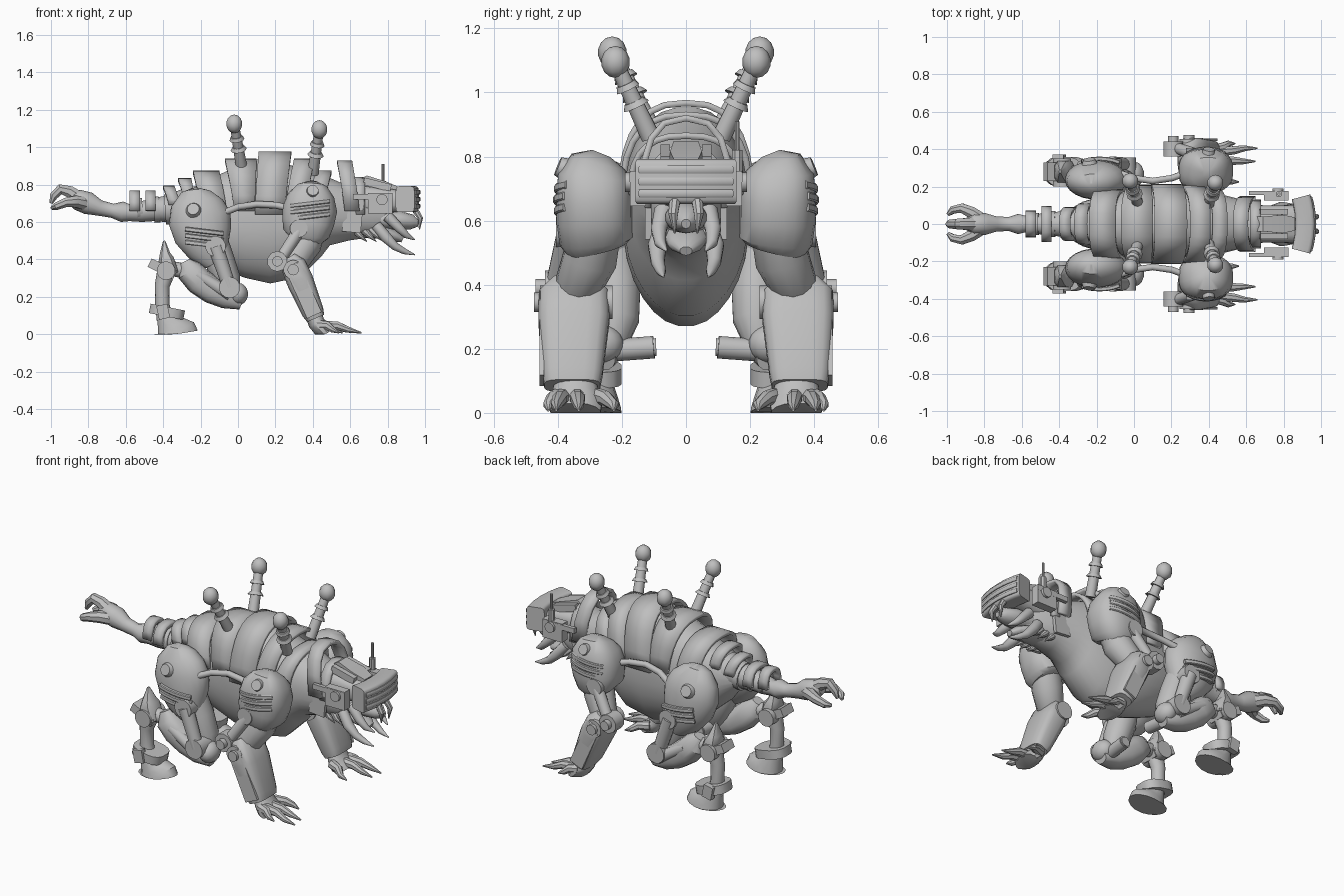
import bpy, bmesh, math
from mathutils import Vector, Matrix

grey = bpy.data.materials.new("plain grey")
grey.diffuse_color = (0.52, 0.52, 0.52, 1)


def finish(name, bm, mirror=False, thick=0):
    bmesh.ops.recalc_face_normals(bm, faces=bm.faces)
    me = bpy.data.meshes.new(name)
    bm.to_mesh(me)
    bm.free()
    me.materials.append(grey)
    ob = bpy.data.objects.new(name, me)
    bpy.context.collection.objects.link(ob)
    if thick:
        mod = ob.modifiers.new("thickness", 'SOLIDIFY')
        mod.thickness, mod.offset = thick, 0
    if mirror:
        mod = ob.modifiers.new("other side", 'MIRROR')
        mod.use_axis = (False, True, False)
        mod.use_mirror_merge = False
    return ob


def tube(name, pts, mirror=False, n=14, p=1.0, keel=0.0):
    """Loft through stations (x, y, z, width, depth); p < 1 is boxier."""
    bm = bmesh.new()
    c = [Vector(s[:3]) for s in pts]
    rings = []
    for i, s in enumerate(pts):
        t = (c[min(i + 1, len(c) - 1)] - c[max(i - 1, 0)]).normalized()
        ref = Vector((1, 0, 0)) if abs(t.y) > 0.8 else Vector((0, 1, 0))
        u = (ref - t * ref.dot(t)).normalized()
        v = t.cross(u)
        ring = []
        for k in range(n):
            a = 2 * math.pi * (k + 0.5) / n
            ca, sa = math.cos(a), math.sin(a)
            ca = math.copysign(abs(ca) ** p, ca) * (1 - keel * max(0, -sa) ** 2)
            sa = math.copysign(abs(sa) ** p, sa)
            q = c[i] + u * ca * s[3] + v * sa * s[-1]
            q.z = max(q.z, 0)
            ring.append(bm.verts.new(q))
        rings.append(ring)
    for r0, r1 in zip(rings, rings[1:]):
        for k in range(n):
            bm.faces.new((r0[k], r0[(k + 1) % n], r1[(k + 1) % n], r1[k]))
    bm.faces.new(rings[0])
    bm.faces.new(rings[-1])
    return finish(name, bm, mirror)


def rod(name, a, b, r, r2=None, mirror=True, n=14):
    return tube(name, [(*a, r), (*b, r if r2 is None else r2)], mirror, n)


def ball(name, c, r, mirror=True, seg=20):
    bm = bmesh.new()
    r = r if isinstance(r, tuple) else (r, r, r)
    bmesh.ops.create_uvsphere(bm, u_segments=seg, v_segments=seg // 2 + 2, radius=1,
                              matrix=Matrix.Translation(c) @ Matrix.Diagonal((*r, 1)))
    return finish(name, bm, mirror)


def box(name, c, size, tilt=0, mirror=True):
    bm = bmesh.new()
    bmesh.ops.create_cube(bm, size=1, matrix=Matrix.Translation(c)
                          @ Matrix.Rotation(tilt, 4, 'Y') @ Matrix.Diagonal((*size, 1)))
    return finish(name, bm, mirror)


def arch(name, low, high, w, zb, zt, n=14, thick=0.02):
    """Bent plate over the back; low and high are its x spans at rim and crown."""
    bm = bmesh.new()
    rows = []
    for k in range(n + 1):
        a = math.pi * k / n
        ca, f = math.cos(a), max(0, math.sin(a))
        y = w * math.copysign(abs(ca) ** 0.75, ca)
        z = zb + (zt - zb) * f ** 0.8
        rows.append([bm.verts.new((low[j] + (high[j] - low[j]) * f, y, z)) for j in (0, 1)])
    for r0, r1 in zip(rows, rows[1:]):
        bm.faces.new((r0[0], r0[1], r1[1], r1[0]))
    return finish(name, bm, False, thick)


def ribs(name, c, r, heights, half, slope):
    """Raised bars that follow the outer side of a dome."""
    for i, h in enumerate(heights):
        pts = []
        for k in range(7):
            dx = half * (k / 3 - 1)
            dz = h + slope * dx
            out = max(0.05, 1 - (dx / r[0]) ** 2 - (dz / r[2]) ** 2) ** 0.5
            pts.append((c[0] + dx, c[1] + r[1] * out, c[2] + dz, 0.012, 0.013))
        tube(f"{name}_{i}", pts, True, 8, 0.5)


# Body with a broad belly, running on into the neck
body = [(-0.36, .60, .72, .07), (-.27, .50, .79, .12), (-.12, .37, .86, .165),
        (.04, .30, .92, .19), (.17, .27, .955, .198), (.29, .30, .922, .193), (.40, .41, .88, .175),
        (.50, .475, .83, .15), (.62, .50, .77, .12), (.72, .515, .72, .09), (.80, .55, .66, .05)]
tube("body", [(x, 0, (lo + hi) / 2, w, (hi - lo) / 2) for x, lo, hi, w in body],
     n=28, p=0.85, keel=0.18)

# Armour bands on the back and small ones on the rump
bands = [((-.20, -.06), (-.24, -.10), .175, .66, .865), ((-.02, .09), (-.07, .10), .20, .66, .93),
         ((.09, .25), (.11, .285), .205, .64, .967), ((.25, .36), (.30, .41), .20, .66, .93),
         ((.36, .46), (.42, .50), .175, .68, .865), ((-.29, -.23), (-.32, -.25), .10, .72, .825),
         ((-.37, -.31), (-.40, -.34), .08, .69, .785)]
for i, b in enumerate(bands):
    arch(f"back_plate_{i}", *b)

# Stalks with rings and ball tips
for i, (a, b) in enumerate([((.02, .11, .89), (-.02, .23, 1.125)), ((.40, .11, .86), (.435, .22, 1.095))]):
    a, b = Vector(a), Vector(b)
    rod(f"stalk_{i}", a, b, .031, .024, n=10)
    ball(f"stalk_tip_{i}", b, (.045, .045, .05), seg=10)
    for k, f in enumerate((.45, .68)):
        q, d = a.lerp(b, f), (b - a) * .035
        rod(f"stalk_ring_{i}{k}", q - d, q + d, .044 - .004 * k, .032, n=10)

# Tail, its plates and grasping claw
tube("tail", [(-.28, 0, .68, .10), (-.38, 0, .67, .072), (-.45, 0, .665, .06), (-.52, 0, .655, .055),
              (-.58, 0, .65, .045), (-.62, 0, .655, .055), (-.67, 0, .66, .038), (-.74, 0, .675, .042),
              (-.80, 0, .70, .06), (-.86, 0, .72, .055), (-.90, 0, .73, .03)])
for i, x in enumerate((-.47, -.555)):
    arch(f"tail_plate_{i}", (x - .025, x + .03), (x - .025, x + .03), .085 - i * .025, .66, .755, 8, .025)
for i, x in enumerate((-.36, -.42, -.51)):
    rod(f"tail_ring_{i}", (x, 0, .668), (x - .03, 0, .666), .08 - i * .01, mirror=False)
tube("tail_claw_side", [(-.82, .025, .70, .038), (-.87, .062, .71, .034), (-.92, .085, .705, .027),
                        (-.97, .075, .685, .022), (-.995, .05, .675, .01)], True, 8)
tube("tail_claw_top", [(-.84, 0, .72, .042), (-.90, 0, .762, .034), (-.95, 0, .775, .03),
                       (-.985, 0, .74, .024), (-1, 0, .70, .01)], n=8)

# Front legs: shoulder dome, arm, armoured forearm
sc, sr = (.385, .285, .665), (.155, .118, .16)
tube("shoulder", [(.36, .275, .52, .10, .10), (.365, .28, .54, .115, .125), (.375, .285, .60, .12, .14),
                  (.385, .285, .67, .12, .147), (.39, .285, .74, .115, .125), (.395, .275, .785, .085, .085),
                  (.395, .265, .81, .03, .03)], True, 24, .8)
ribs("shoulder_rib", sc, sr, (.035, 0, -.035), .10, .12)
rod("shoulder_boss", (.395, .34, .745), (.40, .40, .77), .045, .03)
tube("upper_arm", [(.39, .285, .58, .085), (.36, .30, .48, .086), (.31, .335, .40, .075), (.28, .35, .35, .055)], True)
rod("arm_piston", (.33, .37, .56), (.22, .41, .39), .034, .03)
rod("arm_pivot", (.325, .32, .565), (.325, .405, .565), .048)
rod("elbow_gear", (.21, .36, .39), (.21, .44, .39), .055, n=10)
rod("elbow_hub", (.21, .43, .39), (.21, .47, .39), .028)
rod("elbow_joint", (.295, .23, .345), (.295, .455, .345), .052)
rod("elbow_cap", (.295, .45, .345), (.295, .475, .345), .03)
tube("forearm", [(.27, .35, .41, .07, .045), (.295, .35, .37, .11, .068), (.33, .35, .29, .112, .073),
                 (.40, .355, .12, .095, .06), (.415, .355, .085, .088, .05)], True, 16, .55)
box("forearm_side_plate", (.355, .45, .22), (.085, .014, .26), -.42)
tube("front_paw", [(.40, .345, .12, .06, .045), (.42, .345, .06, .075, .045), (.45, .345, .025, .085, .05),
                   (.47, .345, .0, .08, .05)], True)
toes = [(.66, .405), (.65, .335), (.56, .225), (.54, .43)]
for i, (x, y) in enumerate(toes):
    y0 = .35 + (y - .35) * .6
    tube(f"front_claw_{i}", [(.43, y0, .05, .028), (.43 + (x - .43) * .45, (y0 + y) / 2, .045, .024),
                             (.43 + (x - .43) * .7, y, .024, .017), (x, y, .008, .004)], True, 8)

# Hind legs: thigh dome, piston, folded shin, hoof
tc, tr = (-.18, .24, .60), (.19, .112, .21)
tube("thigh", [(-.12, .25, .38, .055, .06), (-.155, .25, .45, .085, .115), (-.185, .24, .53, .10, .155),
               (-.205, .235, .62, .105, .168), (-.22, .225, .70, .09, .14), (-.225, .21, .755, .06, .085),
               (-.225, .20, .775, .02, .03)], True, 22)
ribs("thigh_rib", tc, tr, (-.05, -.085, -.12), .10, -.12)
rod("thigh_boss", (-.235, .30, .655), (-.24, .345, .67), .052, .032)
rod("hip_pivot", (-.12, .25, .47), (-.12, .35, .47), .055)
tube("lower_thigh", [(-.13, .23, .52, .07), (-.10, .22, .40, .08), (-.06, .22, .29, .075), (-.04, .23, .22, .05)], True)
rod("thigh_piston", (-.12, .32, .47), (-.045, .32, .25), .042, .036)
rod("knee_axle", (-.02, .10, .205), (-.03, .30, .19), .035)
rod("knee_axle_cap", (-.02, .093, .205), (-.02, .115, .204), .028)
rod("knee_joint", (-.045, .25, .25), (-.045, .355, .25), .057)
ball("knee_bulb", (.0, .265, .215), (.055, .07, .06), seg=14)
tube("shin", [(.02, .26, .17, .04), (-.06, .265, .20, .065), (-.14, .265, .235, .072), (-.21, .27, .285, .075),
              (-.26, .275, .34, .07), (-.285, .275, .39, .03)], True, p=.8)
rod("shin_piston", (-.22, .315, .32), (-.04, .315, .21), .03, .034)
rod("shin_link", (-.24, .27, .33), (-.40, .275, .36), .04)
rod("hock_joint", (-.385, .20, .34), (-.385, .35, .34), .05)
box("hock_bar", (-.405, .28, .35), (.15, .10, .05), .45)
tube("hock_spike", [(-.35, .28, .32, .06, .035), (-.385, .28, .40, .06, .045), (-.39, .28, .43, .045, .03),
                    (-.395, .28, .50, .008, .006)], True, 8, .6)
tube("hind_shank", [(-.37, .28, .38, .05, .055), (-.405, .28, .26, .04), (-.405, .28, .16, .038),
                    (-.39, .28, .08, .045)], True)
tube("ankle_band", [(-.375, .28, .145, .08, .095), (-.385, .28, .095, .08, .095)], True, 16, .7)
box("ankle_clasp", (-.40, .355, .12), (.06, .035, .075), -.2)
tube("hoof", [(-.392, .28, .13, .045, .04), (-.38, .28, .085, .055, .055), (-.352, .28, .035, .07, .09),
              (-.332, .28, .006, .078, .115), (-.331, .28, 0, .08, .12)], True, 16)

# Pipe between hip and shoulder
tube("flank_pipe", [(-.10, .28, .64, .018), (0, .245, .68, .018), (.10, .23, .695, .018),
                    (.20, .245, .69, .018), (.30, .28, .67, .018)], True, 10)

# Neck collar and skull
arch("collar_back", (.57, .65), (.53, .61), .14, .66, .92, 8)
arch("collar_front", (.63, .68), (.62, .68), .12, .64, .83, 8)
box("cheek_plate", (.615, .118, .64), (.10, .02, .19), .1)
tube("skull", [(.58, 0, .70, .10, .09), (.68, 0, .715, .10, .08), (.80, 0, .715, .10, .07),
               (.88, 0, .71, .10, .055)], p=.65)
tube("crest", [(.64, 0, .79, .06, .04), (.69, 0, .81, .055, .055), (.79, 0, .795, .07, .03),
               (.86, 0, .78, .05, .01)], n=4)
box("brow_horn", (.745, .065, .80), (.15, .03, .04), .25)

# Visor, side pods and mast
def bow(r, z, push=0):
    return [(.915 + push - .022 * (y / .145) ** 2, y, z, *r) for y in (-.145, -.11, -.06, 0, .06, .11, .145)]
tube("visor", bow((.052, .07), .722), n=16, p=.3)
for i, z in enumerate((.685, .722, .759)):
    tube(f"visor_slat_{i}", bow((.01, .013), z, .05), n=8, p=.5)
box("side_pod", (.76, .15, .70), (.13, .05, .11))
box("pod_arm", (.72, .165, .735), (.21, .022, .03))
rod("pod_knob", (.77, .16, .72), (.77, .19, .72), .03)
rod("mast", (.775, .16, .75), (.775, .16, .91), .008, mirror=False, n=8)
rod("mast_base", (.775, .16, .74), (.775, .16, .82), .018, mirror=False, n=8)

# Jaws, fangs and tusks
tube("snout", [(.76, 0, .61, .07, .05), (.86, 0, .61, .065, .05), (.93, 0, .60, .045, .04), (.965, 0, .59, .015)])
tube("lower_jaw", [(.66, 0, .56, .08, .045), (.76, 0, .55, .07, .04), (.84, 0, .525, .055, .03),
                   (.88, 0, .505, .02, .015)])
tube("tusk", [(.74, .07, .58, .03), (.79, .09, .52, .03), (.84, .088, .47, .022), (.89, .078, .443, .016),
              (.945, .07, .425, .003)], True, 10)
tube("upper_tusk", [(.80, .07, .63, .03), (.86, .085, .57, .025), (.90, .08, .53, .018), (.945, .06, .505, .003)],
     True, 10)
tube("front_fang", [(.95, .035, .66, .018), (.975, .04, .62, .016), (.97, .035, .56, .003)], True, 8)
for i, x in enumerate((.64, .69, .73)):
    tube(f"chin_spike_{i}", [(x - .02, .06, .56, .022), (x + .01, .075, .53, .016), (x + .05, .07, .495, .002)],
         True, 8)

bpy.ops.object.select_all(action='SELECT')
bpy.context.view_layer.objects.active = bpy.data.objects["body"]
bpy.ops.object.shade_smooth_by_angle(angle=math.radians(38))
